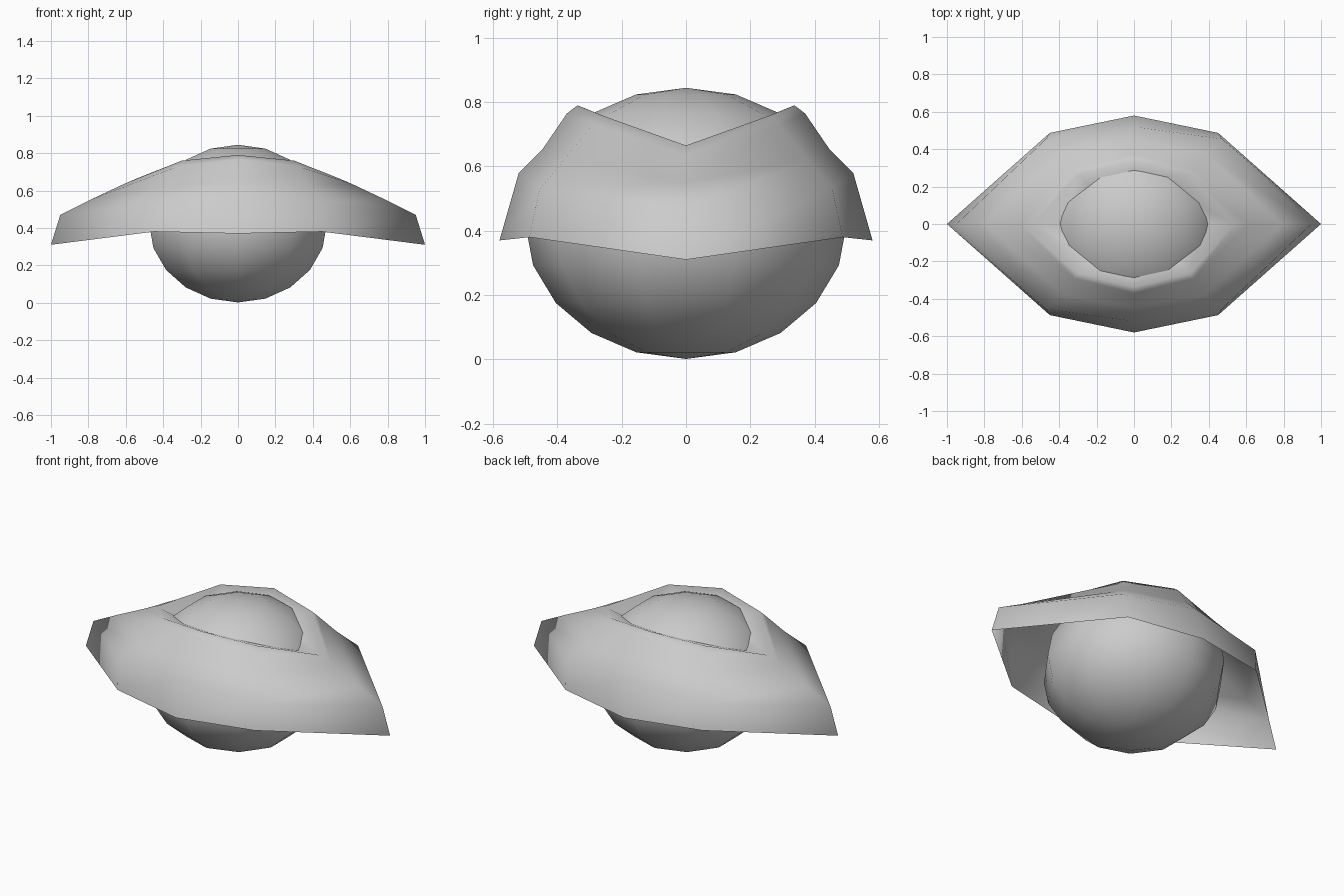
import bpy, bmesh

if "Cube" in bpy.data.objects:
    bpy.data.objects.remove(bpy.data.objects["Cube"])

# Eyeball: low ring count, smooth shaded, slightly flattened in z
bpy.ops.mesh.primitive_uv_sphere_add(segments=10, ring_count=10, radius=0.5,
                                     location=(0, 0, 0.423))
eyeball = bpy.context.object
eyeball.name = "eyeball"
eyeball.scale = (1, 1, 0.843)
bpy.ops.object.shade_smooth()

# Eyelid shell rings, rim to inner edge: tip (x, z), mid (x, y, z), centre (y, z)
RINGS = [
    ((1.00, 0.31), (0.45, 0.487, 0.38), (0.58, 0.37)),
    ((0.95, 0.47), (0.47, 0.455, 0.53), (0.52, 0.58)),
    ((0.79, 0.55), (0.38, 0.38, 0.62), (0.445, 0.655)),
    ((0.61, 0.635), (0.32, 0.29, 0.73), (0.37, 0.765)),
    ((0.54, 0.665), (0.30, 0.265, 0.76), (0.337, 0.79)),
    ((0.36, 0.65), (0.20, 0.165, 0.72), (0.24, 0.745)),
]


def ring_points(tip, mid, centre):
    """Mirror three quarter points into a closed eight-point ring."""
    (tx, tz), (mx, my, mz), (cy, cz) = tip, mid, centre
    return [(tx, 0, tz), (mx, my, mz), (0, cy, cz), (-mx, my, mz),
            (-tx, 0, tz), (-mx, -my, mz), (0, -cy, cz), (mx, -my, mz)]


bm = bmesh.new()
rings = [[bm.verts.new(p) for p in ring_points(*r)] for r in RINGS]
for low, high in zip(rings, rings[1:]):
    for i in range(8):
        j = (i + 1) % 8
        bm.faces.new((low[i], low[j], high[j], high[i])).smooth = True
mesh = bpy.data.meshes.new("eyelid_shell")
bm.to_mesh(mesh)
bm.free()
eyelid = bpy.data.objects.new("eyelid_shell", mesh)
bpy.context.collection.objects.link(eyelid)
